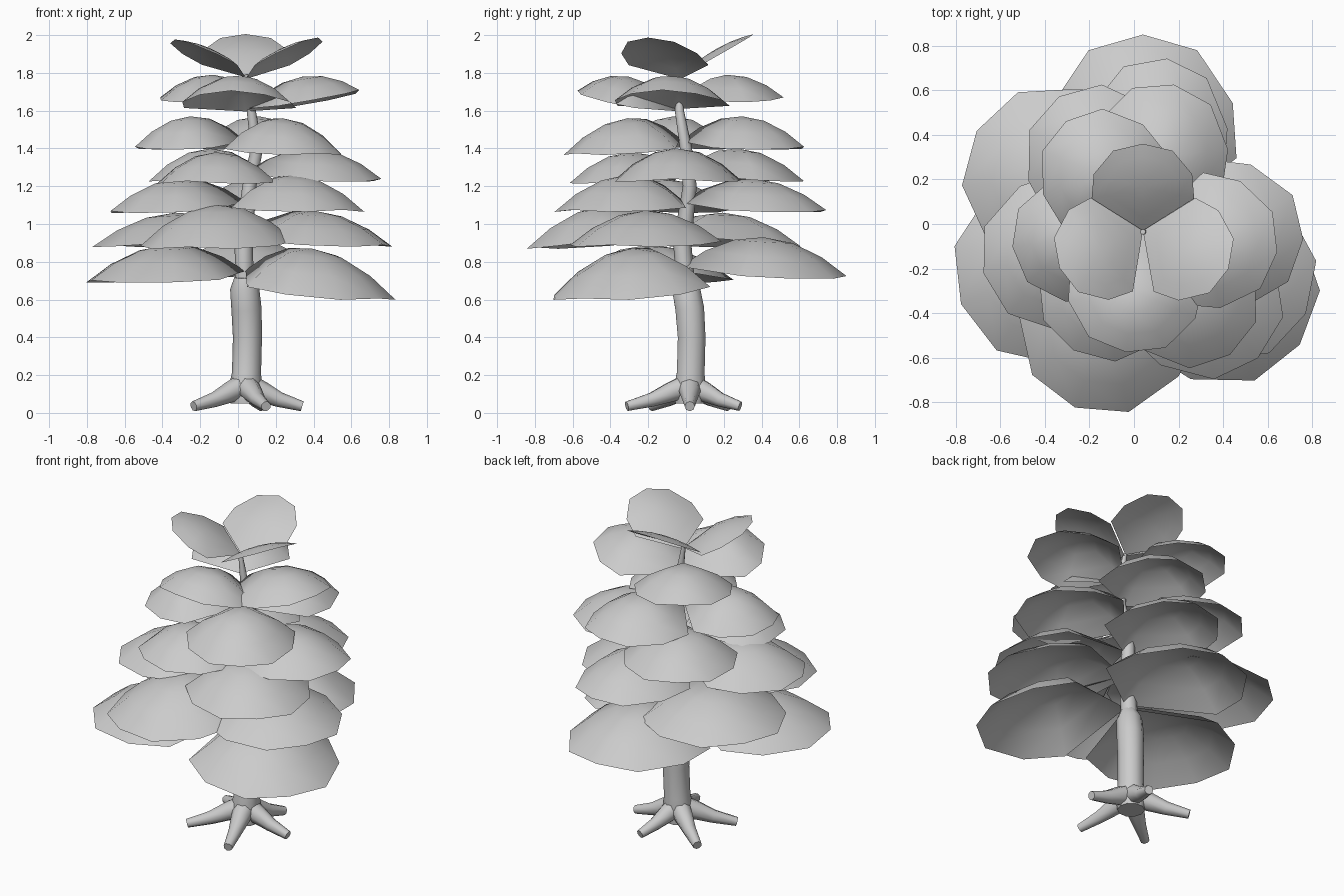
import bpy, bmesh, math
from mathutils import Vector

cube = bpy.data.objects.get("Cube")
if cube:
    bpy.data.objects.remove(cube)

grey = bpy.data.materials.new("plain_grey")
grey.use_nodes = True
tone = (0.6, 0.6, 0.6, 1)
grey.diffuse_color = tone
grey.node_tree.nodes["Principled BSDF"].inputs["Base Color"].default_value = tone


def finish(bm, name):
    mesh = bpy.data.meshes.new(name)
    bm.to_mesh(mesh)
    bm.free()
    mesh.materials.append(grey)
    obj = bpy.data.objects.new(name, mesh)
    bpy.context.collection.objects.link(obj)
    for p in mesh.polygons:
        p.use_smooth = True
    return obj


# Eight-sided leaf outline: distance along the leaf, sideways offset
HALF = [(0.37, 0.5), (0.65, 0.48), (0.92, 0.29)]
OUTLINE = [(0, 0)] + [(u, -v) for u, v in HALF] + [(1, 0)] + [(u, v) for u, v in reversed(HALF)]


def leaf(name, angle, length, width, peak, rise, droop):
    """Thin domed sheet growing outward from the trunk axis."""
    a = math.radians(angle)
    out = Vector((math.cos(a), math.sin(a), 0))
    side = Vector((-math.sin(a), math.cos(a), 0))
    root = Vector((0.04, -0.03, 0))
    bm = bmesh.new()

    def point(u, v, s):
        u = 0.5 + (u - 0.5) * s
        z = peak + rise * (u - 0.5) - droop * s * s * (0.86 + 0.3 * abs(v))
        p = root + out * u * length + side * v * s * width
        return bm.verts.new((p.x, p.y, z))

    rings = [[point(u, v, s) for u, v in OUTLINE] for s in (0.35, 0.7, 1)]
    centre = point(0.5, 0, 0)
    n = len(OUTLINE)
    for i in range(n):
        j = (i + 1) % n
        bm.faces.new((centre, rings[0][i], rings[0][j]))
        for inner, outer in zip(rings, rings[1:]):
            bm.faces.new((inner[i], outer[i], outer[j], inner[j]))
    finish(bm, name)


def tube(name, path, sides=10):
    """Tapered limb through (x, y, z, radius) stations."""
    bm = bmesh.new()
    pts = [Vector(p[:3]) for p in path]
    rings = []
    for i, p in enumerate(pts):
        d = pts[min(i + 1, len(pts) - 1)] - pts[max(i - 1, 0)]
        q = Vector((0, 0, 1)).rotation_difference(d)
        ring = []
        for k in range(sides):
            t = math.tau * k / sides
            ring.append(bm.verts.new(p + q @ Vector((math.cos(t), math.sin(t), 0)) * path[i][3]))
        rings.append(ring)
    for lo, hi in zip(rings, rings[1:]):
        for k in range(sides):
            m = (k + 1) % sides
            bm.faces.new((lo[k], lo[m], hi[m], hi[k]))
    bm.faces.new(list(reversed(rings[0])))
    bm.faces.new(rings[-1])
    obj = finish(bm, name)
    bpy.context.view_layer.objects.active = obj
    obj.select_set(True)
    bpy.ops.object.shade_smooth_by_angle(angle=math.radians(50))
    obj.select_set(False)


# Trunk and slender upper stem
tube("trunk", [(0.04, 0.02, 0.05, 0.08), (0.04, 0.02, 0.13, 0.09), (0.045, 0.025, 0.21, 0.077),
               (0.05, 0.03, 0.4, 0.077), (0.045, 0.02, 0.55, 0.08), (0.035, 0, 0.66, 0.077),
               (0.033, -0.01, 0.72, 0.052)])
tube("stem", [(0.035, 0, 0.66, 0.05), (0.03, -0.02, 0.9, 0.048), (0.06, 0.02, 1.2, 0.037),
              (0.1, 0, 1.4, 0.032), (0.07, -0.035, 1.6, 0.024), (0.04, -0.035, 1.79, 0.012)], 8)

# Five spreading roots
for i, reach in enumerate((0.3, 0.28, 0.34, 0.34, 0.35)):
    a = math.radians(72 * i)
    stations = [(0, 0.15, 0.065), (0.3, 0.11, 0.056), (0.6, 0.07, 0.04), (1, 0.035, 0.027)]
    tube(f"root_{i + 1}", [(0.04 + math.cos(a) * reach * t, 0.02 + math.sin(a) * reach * t, z, r)
                           for t, z, r in stations], 8)

# Leaf tiers from crown to bottom: angle, length, width, peak, rise, droop
TIERS = {
    "crown": [(90, 0.39, 0.46, 1.93, 0.22, 0.04), (204, 0.41, 0.46, 1.92, 0.2, 0.05),
              (336, 0.42, 0.46, 1.92, 0.22, 0.05)],
    "upper": [(-9, 0.61, 0.6, 1.78, 0.1, 0.14), (125, 0.6, 0.57, 1.79, 0.03, 0.14),
              (262, 0.55, 0.6, 1.78, 0.11, 0.15)],
    "high": [(187, 0.59, 0.57, 1.57, -0.03, 0.17), (78, 0.67, 0.62, 1.57, -0.03, 0.17),
             (-55, 0.68, 0.63, 1.56, -0.08, 0.17)],
    "middle": [(-3, 0.72, 0.67, 1.4, -0.03, 0.17), (122, 0.71, 0.66, 1.4, -0.03, 0.17),
               (240, 0.62, 0.64, 1.38, -0.03, 0.16)],
    "low": [(195, 0.74, 0.7, 1.24, -0.05, 0.17), (-48, 0.77, 0.72, 1.26, -0.06, 0.18),
            (82, 0.78, 0.65, 1.24, -0.04, 0.17)],
    "lower": [(-27, 0.82, 0.8, 1.07, -0.07, 0.17), (249, 0.85, 0.8, 1.1, -0.1, 0.2),
              (149, 0.87, 0.84, 1.06, -0.05, 0.17)],
    "bottom": [(202, 0.88, 0.87, 0.89, -0.05, 0.19), (90, 0.88, 0.84, 0.93, -0.05, 0.21),
               (-36, 0.87, 0.86, 0.87, -0.15, 0.22)],
}
for tier, leaves in TIERS.items():
    for i, spec in enumerate(leaves):
        leaf(f"{tier}_leaf_{i + 1}", *spec)
